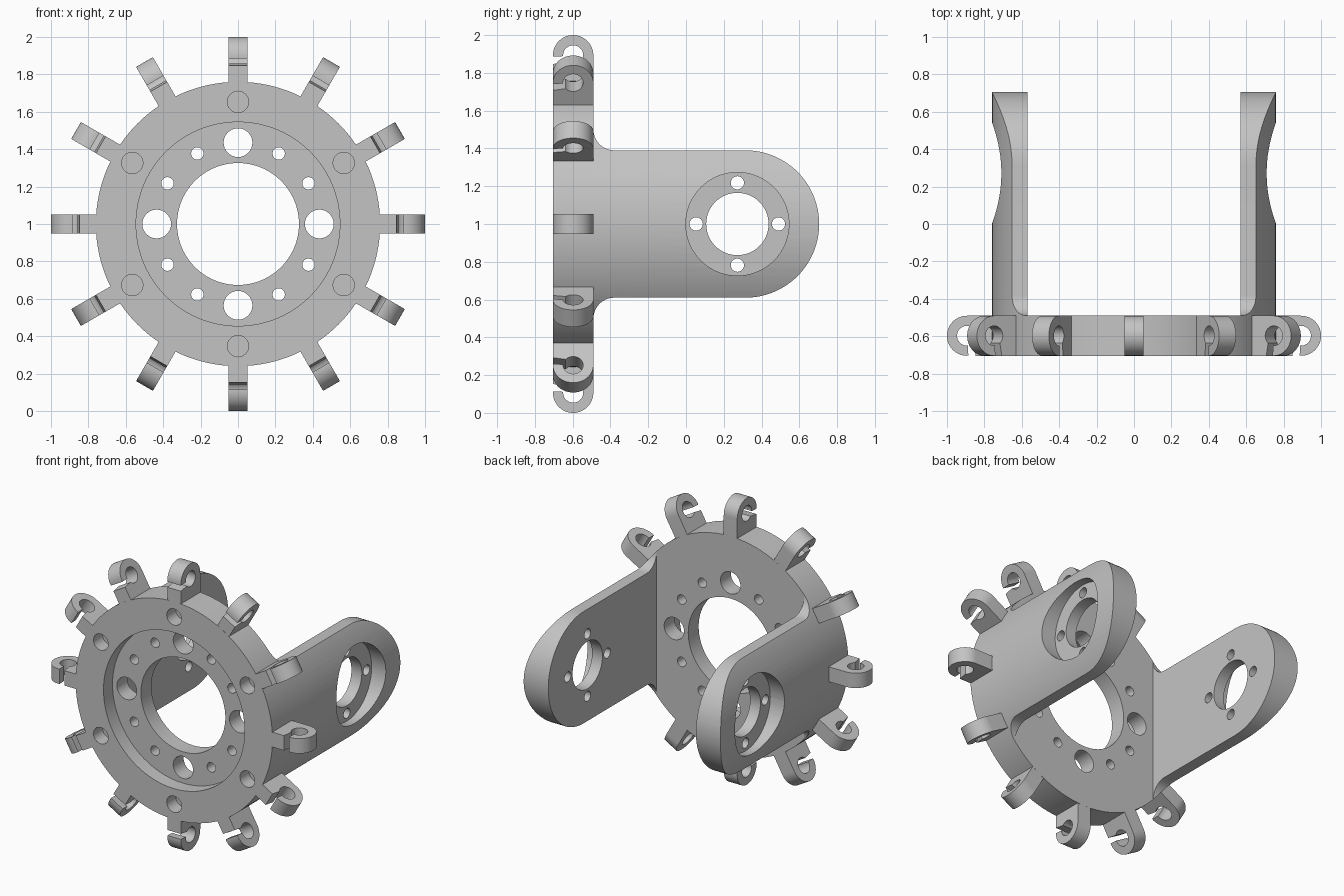
import bpy, bmesh, math
from mathutils import Matrix, Vector

cube = bpy.data.objects.get("Cube")
if cube:
    bpy.data.objects.remove(cube, do_unlink=True)

FRONT, BACK = -0.705, -0.49      # plate faces along y
RADIUS = 0.76                    # plate and arm outer radius
CENTRE = Vector((0, 0, 1))

grey = bpy.data.materials.new("plain_grey")
grey.use_nodes = True
grey.diffuse_color = (0.55, 0.55, 0.55, 1)
grey.node_tree.nodes["Principled BSDF"].inputs["Base Color"].default_value = (0.55, 0.55, 0.55, 1)


def to_object(bm, name):
    bmesh.ops.recalc_face_normals(bm, faces=bm.faces[:])
    mesh = bpy.data.meshes.new(name)
    bm.to_mesh(mesh)
    bm.free()
    mesh.materials.append(grey)
    obj = bpy.data.objects.new(name, mesh)
    bpy.context.collection.objects.link(obj)
    return obj


def cylinder(bm, axis, a, b, radius, u=0, v=0, segments=48):
    """Cylinder from a to b; u, v place it across the axis, relative to the centre."""
    if axis == 'Y':
        place = Matrix.Translation(CENTRE + Vector((u, (a + b) / 2, v))) @ Matrix.Rotation(math.pi / 2, 4, 'X')
    else:
        place = Matrix.Translation(CENTRE + Vector(((a + b) / 2, u, v))) @ Matrix.Rotation(math.pi / 2, 4, 'Y')
    bmesh.ops.create_cone(bm, cap_ends=True, segments=segments, radius1=radius,
                          radius2=radius, depth=b - a, matrix=place)


def ring_of(bm, axis, a, b, radius, circle, angles, u=0):
    for deg in angles:
        t = math.radians(deg)
        cylinder(bm, axis, a, b, radius, u + circle * math.cos(t), circle * math.sin(t), 32)


def activate(obj):
    bpy.ops.object.select_all(action='DESELECT')
    obj.select_set(True)
    bpy.context.view_layer.objects.active = obj


def combine(obj, bm, operation='DIFFERENCE'):
    cutter = to_object(bm, "cutter")
    cutter.hide_render = True
    activate(obj)
    mod = obj.modifiers.new("cut", 'BOOLEAN')
    mod.operation, mod.solver, mod.object = operation, 'EXACT', cutter
    bpy.ops.object.modifier_apply(modifier=mod.name)
    bpy.data.objects.remove(cutter, do_unlink=True)


def smooth(obj):
    activate(obj)
    bpy.ops.object.shade_smooth_by_angle(angle=math.radians(30))


def arc(cu, cv, radius, start, end, steps):
    angles = [math.radians(start + (end - start) * i / steps) for i in range(steps + 1)]
    return [(cu + radius * math.cos(t), cv + radius * math.sin(t)) for t in angles]


def extrude_profile(points, x0, x1, origin):
    """Solid from a (y, z) outline pushed along x."""
    bm = bmesh.new()
    face = bm.faces.new([bm.verts.new(origin + Vector((x0, y, z))) for y, z in points])
    new = bmesh.ops.extrude_face_region(bm, geom=[face])["geom"]
    verts = [g for g in new if isinstance(g, bmesh.types.BMVert)]
    bmesh.ops.translate(bm, verts=verts, vec=(x1 - x0, 0, 0))
    # keep the starting cap
    if not face.is_valid:
        bmesh.ops.holes_fill(bm, edges=bm.edges[:], sides=0)
    return bm


# Round plate: recess and blind holes first, then through holes
bm = bmesh.new()
cylinder(bm, 'Y', FRONT, BACK, RADIUS, segments=120)
plate = to_object(bm, "round_plate")

bm = bmesh.new()
cylinder(bm, 'Y', FRONT - 0.1, FRONT + 0.1, 0.545, segments=96)
ring_of(bm, 'Y', FRONT - 0.1, FRONT + 0.1, 0.057, 0.653, range(30, 390, 60))
combine(plate, bm)

bm = bmesh.new()
cylinder(bm, 'Y', FRONT - 0.1, BACK + 0.1, 0.326, segments=72)
ring_of(bm, 'Y', FRONT - 0.1, BACK + 0.1, 0.077, 0.435, range(0, 360, 90))
ring_of(bm, 'Y', FRONT - 0.1, BACK + 0.1, 0.033, 0.435,
        [d for d in range(0, 360, 30) if d % 90])
combine(plate, bm)
smooth(plate)

# Side arms: flared root, round tip, outside trimmed to the plate's cylinder
half = [(BACK, 0.5)] + arc(BACK + 0.11, 0.5, 0.11, 180, 270, 10)[1:]
tip = arc(0.315, 0, 0.39, 90, -90, 48)
outline = half + tip + [(y, -z) for y, z in reversed(half)]
arm = to_object(extrude_profile(outline, 0.57, 0.9, CENTRE), "side_arms")
bm = bmesh.new()
cylinder(bm, 'Y', -1, 1, RADIUS, segments=120)
combine(arm, bm, 'INTERSECT')

PIVOT = 0.272
bm = bmesh.new()
cylinder(bm, 'X', 0.65, 1, 0.273, PIVOT, segments=72)
combine(arm, bm)
bm = bmesh.new()
cylinder(bm, 'X', 0.4, 0.9, 0.165, PIVOT, segments=64)
ring_of(bm, 'X', 0.4, 0.9, 0.035, 0.218, range(0, 360, 90), PIVOT)
combine(arm, bm)
mirror = arm.modifiers.new("mirror", 'MIRROR')
activate(arm)
bpy.ops.object.modifier_apply(modifier=mirror.name)
smooth(arm)

# Open clips around the rim, each a hooked loop with its slot to the front
LOOP = 0.893
hook = [(0.107, 0.757)] + arc(0, LOOP, 0.107, 0, 184, 36)
hook += arc(0, LOOP, 0.053, 185, -138, 40)
hook += [(-0.107, 0.847), (-0.107, 0.757)]
clip = to_object(extrude_profile(hook, -0.052, 0.052, Vector((0, 0, 0))), "rim_clip_1")
smooth(clip)
for i in range(12):
    obj = clip
    if i:
        obj = bpy.data.objects.new(f"rim_clip_{i + 1}", clip.data)
        bpy.context.collection.objects.link(obj)
    obj.location = (0, (FRONT + BACK) / 2, 1)
    obj.rotation_euler = (0, math.radians(30 * i), 0)
